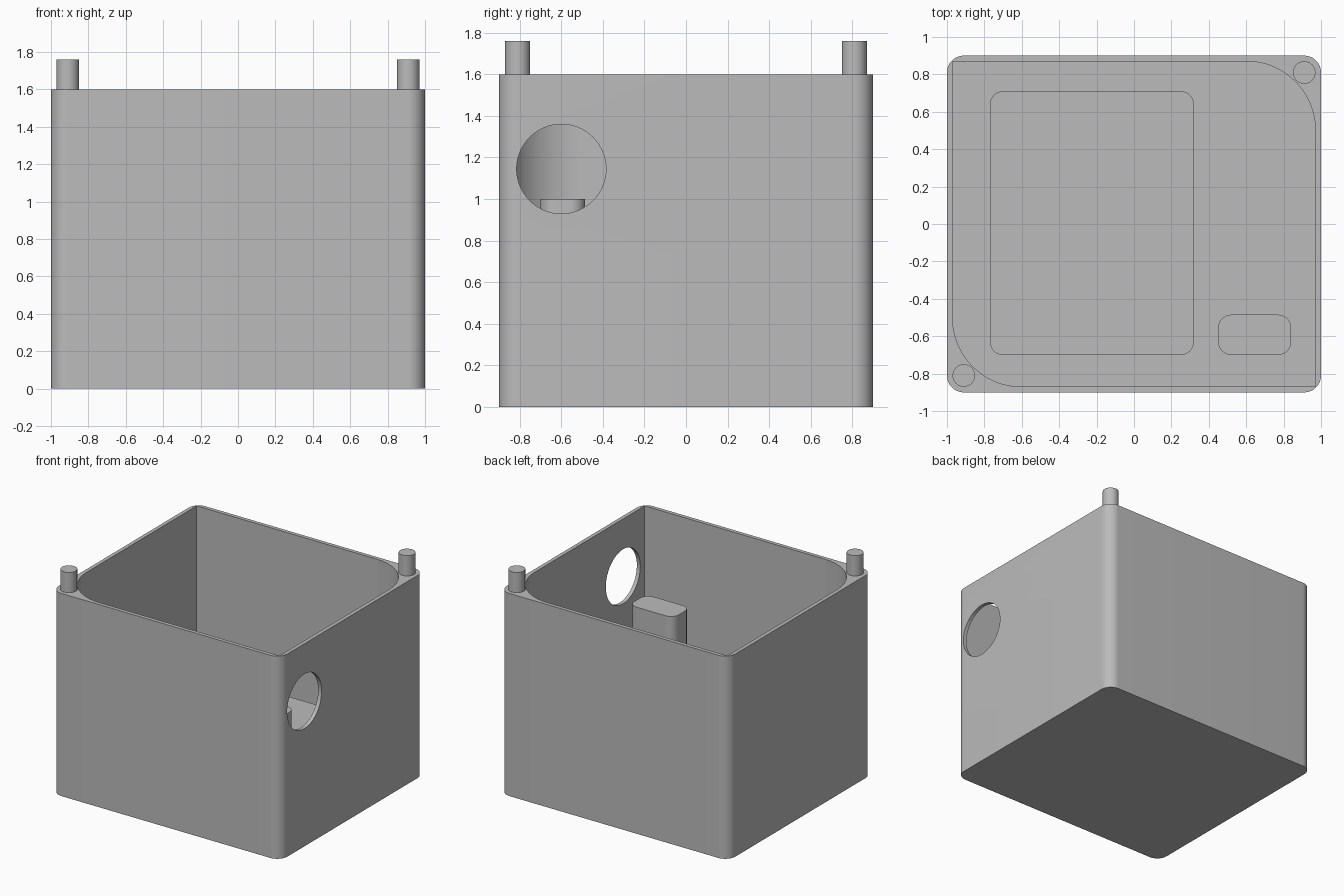
import bpy
import bmesh
from math import sin, cos, pi, radians

cube = bpy.data.objects.get("Cube")
if cube:
    bpy.data.objects.remove(cube, do_unlink=True)

grey = bpy.data.materials.new("plain grey")
grey.use_nodes = True
COLOUR = (0.5, 0.5, 0.5, 1)
grey.diffuse_color = COLOUR
grey.node_tree.nodes["Principled BSDF"].inputs["Base Color"].default_value = COLOUR


def rounded_rect(x0, x1, y0, y1, radii, steps=16):
    """Outline with one radius per corner, from back right anticlockwise."""
    points = []
    corners = [(x1, y1, -1, -1), (x0, y1, 1, -1), (x0, y0, 1, 1), (x1, y0, -1, 1)]
    for i, ((cx, cy, sx, sy), r) in enumerate(zip(corners, radii)):
        if r == 0:
            points.append((cx, cy))
            continue
        for k in range(steps + 1):
            a = pi / 2 * (i + k / steps)
            points.append((cx + sx * r + r * cos(a), cy + sy * r + r * sin(a)))
    return points


def circle(cx, cy, r, n=48):
    return [(cx + r * cos(2 * pi * k / n), cy + r * sin(2 * pi * k / n)) for k in range(n)]


def prism(name, outline, z0, z1):
    """Extrude an outline upwards from z0 to z1."""
    bm = bmesh.new()
    base = bm.faces.new([bm.verts.new((x, y, z0)) for x, y in outline])
    top = bmesh.ops.extrude_face_region(bm, geom=[base], use_keep_orig=True)["geom"]
    for v in top:
        if isinstance(v, bmesh.types.BMVert):
            v.co.z = z1
    bmesh.ops.recalc_face_normals(bm, faces=bm.faces)
    mesh = bpy.data.meshes.new(name)
    bm.to_mesh(mesh)
    bm.free()
    mesh.materials.append(grey)
    obj = bpy.data.objects.new(name, mesh)
    bpy.context.collection.objects.link(obj)
    return obj


def smooth(obj):
    bpy.ops.object.select_all(action="DESELECT")
    obj.select_set(True)
    bpy.context.view_layer.objects.active = obj
    bpy.ops.object.shade_smooth_by_angle(angle=radians(30))


def cut(target, cutter):
    mod = target.modifiers.new(cutter.name, "BOOLEAN")
    mod.operation = "DIFFERENCE"
    mod.solver = "EXACT"
    mod.object = cutter
    bpy.context.view_layer.objects.active = target
    bpy.ops.object.modifier_apply(modifier=mod.name)
    bpy.data.objects.remove(cutter, do_unlink=True)


# Open box: cavity keeps thick material at the two peg corners
box = prism("box_shell", rounded_rect(-1, 1, -0.9, 0.9, [0.09] * 4), 0, 1.6)
cut(box, prism("cavity_cutter",
               rounded_rect(-0.97, 0.97, -0.87, 0.87, [0.37, 0, 0.37, 0], 32), 0.03, 1.8))

# Round port through the right wall
port = prism("port_cutter", circle(0, 0, 0.215, 64), -0.1, 0.1)
port.rotation_euler.y = pi / 2
port.location = (1, -0.6, 1.145)
bpy.context.view_layer.update()
cut(box, port)
smooth(box)

# Blocks standing on the floor
smooth(prism("large_block", rounded_rect(-0.77, 0.32, -0.7, 0.71, [0.07] * 4), 0.02, 0.4))
smooth(prism("tall_block", rounded_rect(0.45, 0.84, -0.7, -0.485, [0.07] * 4), 0.02, 1.0))

# Locating pegs on opposite corners
for name, s in (("front_peg", -1), ("back_peg", 1)):
    smooth(prism(name, circle(0.91 * s, 0.81 * s, 0.06), 1.55, 1.76))
